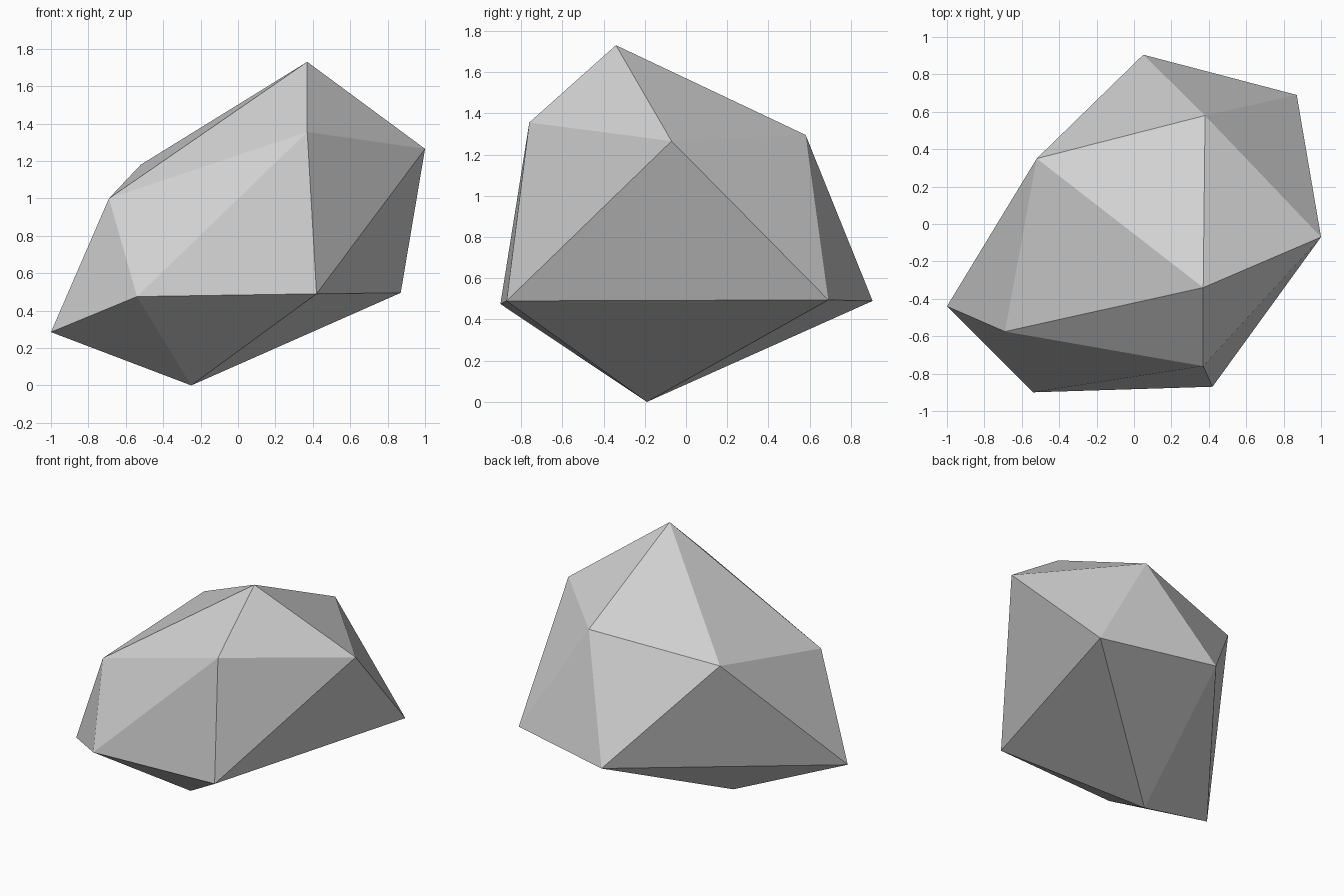
import bpy
import bmesh

cube = bpy.data.objects.get("Cube")
if cube:
    bpy.data.objects.remove(cube, do_unlink=True)

# Flat grey stone
stone = bpy.data.materials.new("stone_grey")
stone.use_nodes = True
grey = (0.64, 0.64, 0.64, 1.0)
stone.diffuse_color = grey
bsdf = next(n for n in stone.node_tree.nodes if n.type == 'BSDF_PRINCIPLED')
bsdf.inputs["Base Color"].default_value = grey
bsdf.inputs["Roughness"].default_value = 0.9

# Irregular twenty-sided boulder: two tips joined by two staggered rings
bottom_tip = (-0.25, -0.19, 0.0)
top_tip = (0.37, -0.34, 1.73)
lower_ring = [(0.42, -0.87, 0.49), (0.87, 0.69, 0.495), (0.05, 0.905, 0.49),
              (-1.0, -0.44, 0.285), (-0.54, -0.90, 0.475)]
upper_ring = [(0.37, -0.76, 1.355), (1.0, -0.07, 1.265), (0.38, 0.58, 1.295),
              (-0.52, 0.35, 1.18), (-0.69, -0.575, 1.0)]

bm = bmesh.new()
bottom = bm.verts.new(bottom_tip)
top = bm.verts.new(top_tip)
low = [bm.verts.new(p) for p in lower_ring]
up = [bm.verts.new(p) for p in upper_ring]

for i in range(len(low)):
    j = (i + 1) % len(low)
    bm.faces.new((bottom, low[j], low[i]))    # underside
    bm.faces.new((low[i], low[j], up[j]))     # flank, pointing up
    bm.faces.new((up[i], low[i], up[j]))      # flank, pointing down
    bm.faces.new((top, up[i], up[j]))         # crown

bmesh.ops.recalc_face_normals(bm, faces=bm.faces)
mesh = bpy.data.meshes.new("boulder")
bm.to_mesh(mesh)
bm.free()
mesh.materials.append(stone)
boulder = bpy.data.objects.new("boulder", mesh)
bpy.context.collection.objects.link(boulder)
